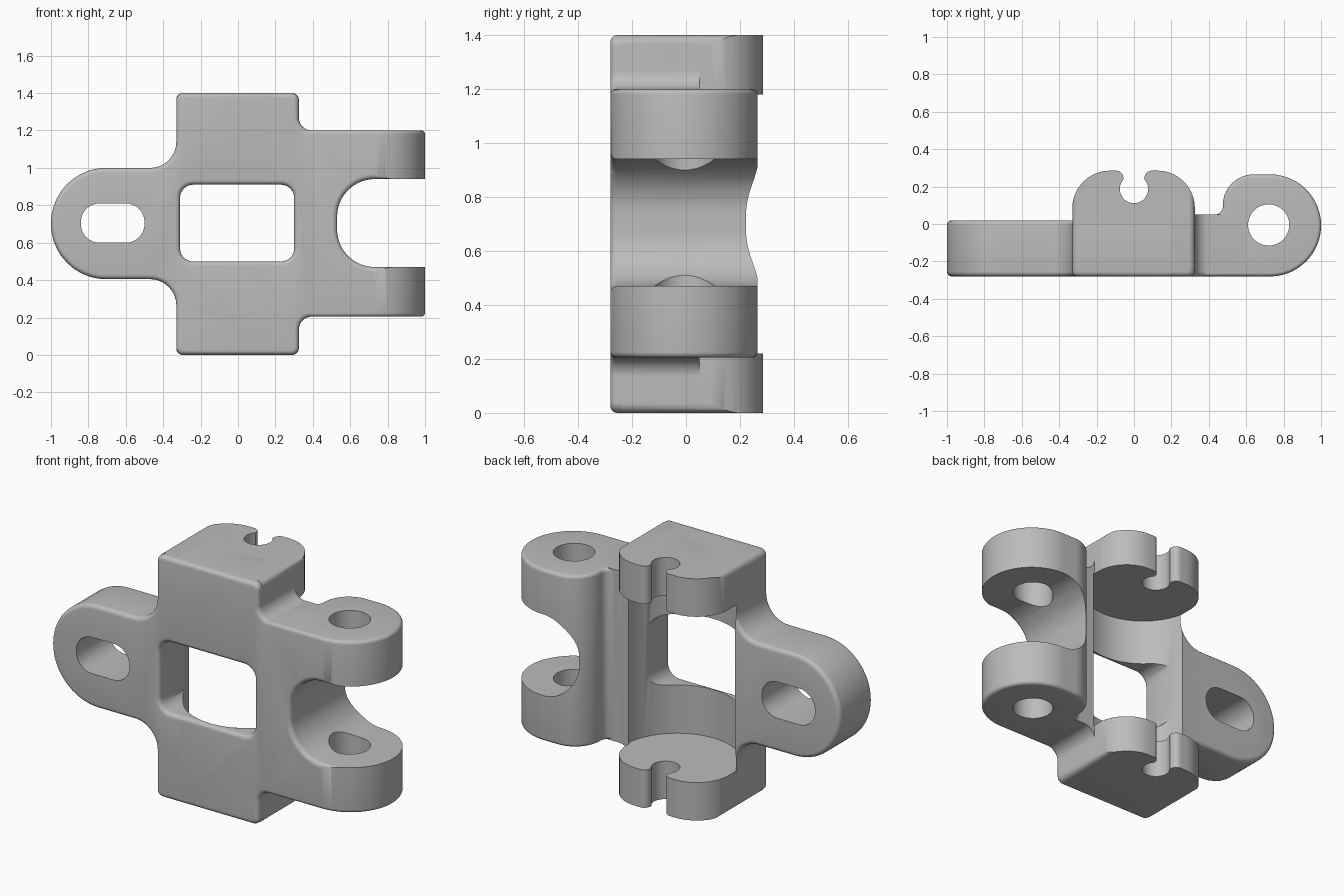
import bpy, bmesh, math
from mathutils import Vector

old = bpy.data.objects.get("Cube")
if old:
    bpy.data.objects.remove(old, do_unlink=True)

grey = bpy.data.materials.new("plain_grey")
grey.use_nodes = True
colour = (0.5, 0.5, 0.5, 1)
grey.diffuse_color = colour
grey.node_tree.nodes["Principled BSDF"].inputs["Base Color"].default_value = colour


def rounded(corners, steps=12):
    """Counter-clockwise outline from (x, y, corner radius)."""
    pts, n = [], len(corners)
    for i, (x, y, r) in enumerate(corners):
        p = Vector((x, y))
        if r == 0:
            pts.append(p)
            continue
        u = (Vector(corners[i - 1][:2]) - p).normalized()
        v = (Vector(corners[(i + 1) % n][:2]) - p).normalized()
        half = u.angle(v) / 2
        c = p + (u + v).normalized() * (r / math.sin(half))
        a = p + u * (r / math.tan(half)) - c
        b = p + v * (r / math.tan(half)) - c
        pts += [c + a.lerp(b, k / steps).normalized() * r for k in range(steps + 1)]
    return pts


def box(x0, x1, y0, y1, r):
    return rounded([(x0, y0, r), (x1, y0, r), (x1, y1, r), (x0, y1, r)])


def arc(cx, cy, r, start, end, steps):
    angles = [math.radians(start + (end - start) * k / steps) for k in range(steps + 1)]
    return [Vector((cx + r * math.cos(a), cy + r * math.sin(a))) for a in angles]


def offset(pts, d):
    out = []
    for i, p in enumerate(pts):
        e = (p - pts[i - 1]).normalized()
        f = (pts[(i + 1) % len(pts)] - p).normalized()
        n, m = Vector((e.y, -e.x)), Vector((f.y, -f.x))
        out.append(p + (n + m) * (d / (1 + n.dot(m))))
    return out


def rim(at, r, inward, sign=-1, steps=5):
    """Quarter-round levels from the end cap at 'at' towards the middle."""
    angles = [math.pi / 2 * (1 - k / steps) for k in range(steps + 1)]
    return [(at + inward * r * (1 - math.sin(a)), sign * r * (1 - math.cos(a)))
            for a in angles]


def span(lo, hi, r_lo=0, r_hi=0):
    low = rim(lo, r_lo, 1) if r_lo else [(lo, 0)]
    high = rim(hi, r_hi, -1)[::-1] if r_hi else [(hi, 0)]
    return low + high


def loft(name, pts, levels, axis):
    """Solid with the outline repeated at each (position, offset) level."""
    bm = bmesh.new()
    rings = []
    for pos, d in levels:
        ring = offset(pts, d) if d else pts
        rings.append([bm.verts.new((p.x, pos, p.y) if axis == "y" else (p.x, p.y, pos))
                      for p in ring])
    n = len(pts)
    for a, b in zip(rings, rings[1:]):
        for i in range(n):
            j = (i + 1) % n
            bm.faces.new((a[i], a[j], b[j], b[i]))
    bm.faces.new(rings[0])
    bm.faces.new(rings[-1])
    bmesh.ops.recalc_face_normals(bm, faces=bm.faces)
    mesh = bpy.data.meshes.new(name)
    bm.to_mesh(mesh)
    bm.free()
    mesh.materials.append(grey)
    ob = bpy.data.objects.new(name, mesh)
    bpy.context.collection.objects.link(ob)
    return ob


def carve(ob, cutters, operation="DIFFERENCE"):
    for c in cutters:
        mod = ob.modifiers.new("carve", "BOOLEAN")
        mod.operation, mod.solver, mod.object = operation, "EXACT", c
    deps = bpy.context.evaluated_depsgraph_get()
    mesh = bpy.data.meshes.new_from_object(ob.evaluated_get(deps))
    ob.modifiers.clear()
    ob.data = mesh


FRONT, TOP = -0.28, 1.4

# Cutters: window, fork gap and slot flare at the front for rounded rims
flare = [(FRONT - 0.1, 0.025)] + rim(FRONT, 0.025, 1, 1) + [(0.5, 0)]
window = loft("window_cutter", box(-0.31, 0.3, 0.5, 0.91, 0.07), flare, "y")
fork = loft("fork_cutter", box(0.53, 1.4, 0.47, 0.94, 0.2), flare, "y")
slot = loft("slot_cutter", box(-0.84, -0.5, 0.6, 0.81, 0.1), span(-0.5, 0.5), "y")
cavity = loft("cavity_cutter", arc(0, 0.08, 0.335, 0, 354.375, 63), span(0.22, 1.18), "z")
pin_hole = loft("pin_hole_cutter", arc(0.72, -0.005, 0.11, 0, 352.5, 47), span(-0.2, 1.6), "z")
ear_limit = loft("ear_limit", box(-0.33, 0.325, 0, TOP, 0.035), span(-0.5, 0.5), "y")
cutters = [window, fork, slot, cavity, pin_hole, ear_limit]
for c in cutters:
    c.hide_render = True

# Tab side of the body plate
tab = rounded([(-0.33, 0, 0.04), (0.2, 0, 0), (0.2, TOP, 0), (-0.33, TOP, 0.04),
               (-0.33, 1.0, 0.14), (-1, 1.0, 0.295), (-1, 0.405, 0.295),
               (-0.33, 0.405, 0.14)])
tab_plate = loft("tab_plate", tab, span(FRONT, 0.02, 0.025, 0.025), "y")
carve(tab_plate, [cavity, window, slot])

# Fork side of the body plate
side = rounded([(-0.2, 0, 0), (0.325, 0, 0.04), (0.325, 0.205, 0.07), (0.6, 0.205, 0),
                (0.6, 1.2, 0), (0.325, 1.2, 0.07), (0.325, TOP, 0.04), (-0.2, TOP, 0)])
fork_plate = loft("fork_plate", side, span(FRONT, 0.05, 0.025), "y")
carve(fork_plate, [cavity, window, fork])

# Hinge knuckles
knuckle = rounded([(0.36, FRONT, 0), (1, FRONT, 0.272), (1, 0.265, 0.272),
                   (0.475, 0.265, 0.165), (0.475, 0.05, 0.045), (0.36, 0.05, 0)], 20)
knuckles = loft("hinge_knuckles", knuckle, span(0.205, 1.2, 0.02, 0.02), "z")
carve(knuckles, [fork, pin_hole])

# Snap ears with an open round socket
left_half = rounded([(0, 0, 0), (-0.07, 0.22, 0), (-0.055, 0.24, 0), (-0.062, 0.285, 0.04),
                     (-0.33, 0.285, 0.2), (-0.33, -0.24, 0)])[2:]
right_half = [Vector((-p.x * 0.985, p.y)) for p in reversed(left_half)]
socket = arc(0, 0.187, 0.076, 44, -224, 28)[1:-1]
ear = right_half + left_half[::-1] + socket[::-1]
ear = left_half + right_half + socket
ears = []
for name, lo, hi in (("lower_ear", 0, 0.22), ("upper_ear", 1.18, TOP)):
    ob = loft(name, ear, span(lo, hi), "z")
    carve(ob, [ear_limit], "INTERSECT")
    ears.append(ob)

for c in cutters:
    bpy.data.objects.remove(c, do_unlink=True)

# Smooth curves, crisp edges
for ob in bpy.context.selected_objects:
    ob.select_set(False)
for ob in [tab_plate, fork_plate, knuckles] + ears:
    ob.select_set(True)
    bpy.context.view_layer.objects.active = ob
bpy.ops.object.shade_smooth_by_angle(angle=math.radians(35))
